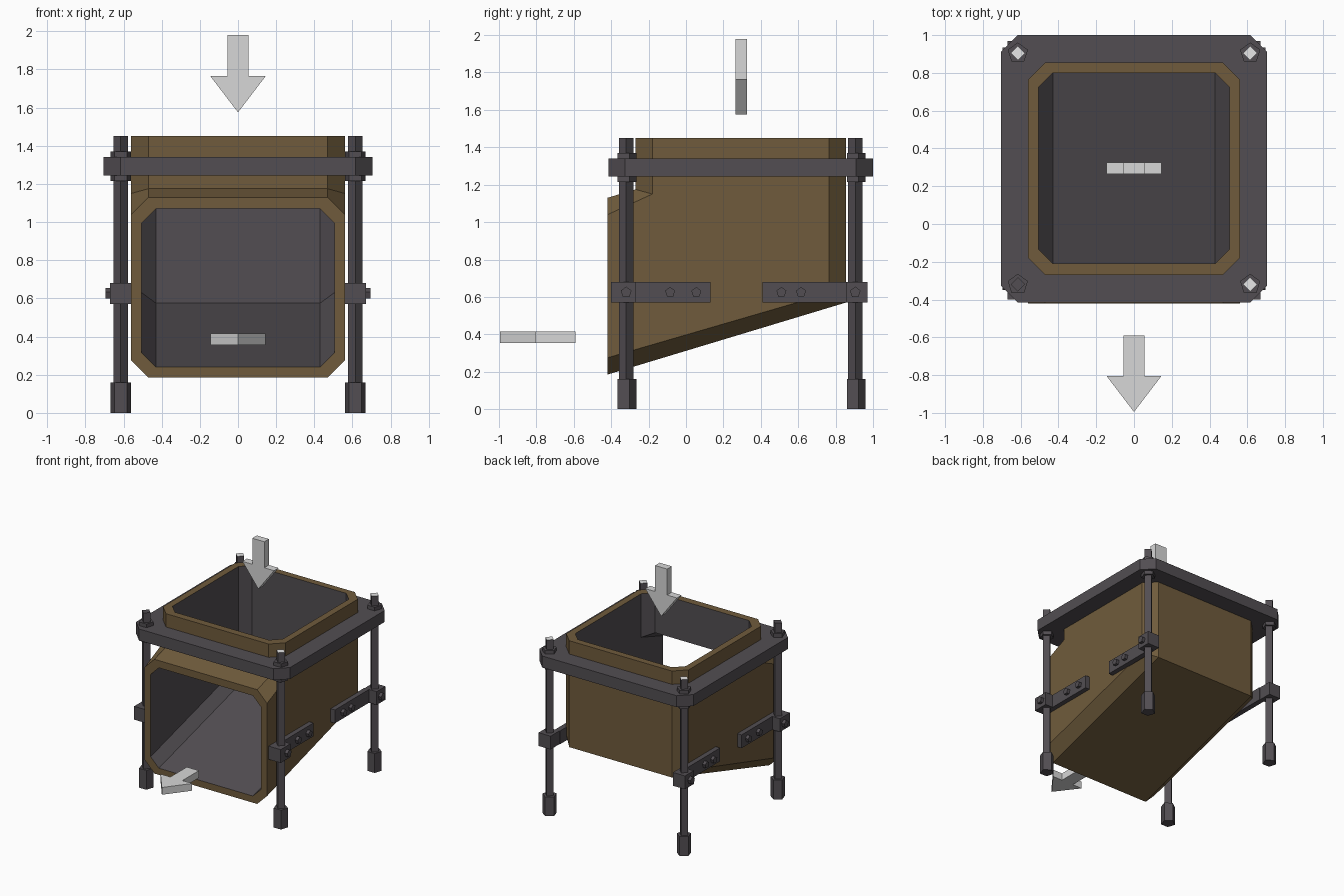
import bpy, bmesh, math
from mathutils import Matrix, Vector

if "Cube" in bpy.data.objects:
    bpy.data.objects.remove(bpy.data.objects["Cube"])


def material(name, rgb):
    m = bpy.data.materials.new(name)
    m.diffuse_color = (*rgb, 1)
    m.use_nodes = True
    m.node_tree.nodes["Principled BSDF"].inputs["Base Color"].default_value = m.diffuse_color
    return m


BROWN = material("brown paint", (0.16, 0.105, 0.045))
METAL = material("dark metal", (0.085, 0.076, 0.085))
GREY = material("light grey", (0.68, 0.68, 0.68))
WHITE = material("white tip", (0.9, 0.9, 0.9))


def finish(bm, name, *mats):
    bmesh.ops.recalc_face_normals(bm, faces=bm.faces)
    me = bpy.data.meshes.new(name)
    bm.to_mesh(me)
    bm.free()
    for m in mats:
        me.materials.append(m)
    ob = bpy.data.objects.new(name, me)
    bpy.context.collection.objects.link(ob)
    return ob


def oct_ring(hx, a0, a1, c):
    """Rectangle with cut corners; a may run downwards."""
    s = c if a1 > a0 else -c
    return [(-hx + c, a0), (hx - c, a0), (hx, a0 + s), (hx, a1 - s),
            (hx - c, a1), (-hx + c, a1), (-hx, a1 - s), (-hx, a0 + s)]


def loft_loop(name, rings, mats, inner=()):
    """Join rings into a closed hollow shell; bands in 'inner' get material 1."""
    bm = bmesh.new()
    vs = [[bm.verts.new(p) for p in r] for r in rings]
    n = len(rings[0])
    for k in range(len(vs)):
        a, b = vs[k], vs[(k + 1) % len(vs)]
        for i in range(n):
            j = (i + 1) % n
            bm.faces.new((a[i], a[j], b[j], b[i])).material_index = int(k in inner)
    return finish(bm, name, *mats)


def box(name, lo, hi, mat):
    bm = bmesh.new()
    c = [(a + b) / 2 for a, b in zip(lo, hi)]
    s = [b - a for a, b in zip(lo, hi)]
    bmesh.ops.create_cube(bm, size=1, matrix=Matrix.Translation(c) @ Matrix.Diagonal((*s, 1)))
    return finish(bm, name, mat)


def cyl(name, x, y, z0, z1, r, sides, *mats):
    """Upright prism; a second material goes on its top."""
    bm = bmesh.new()
    bmesh.ops.create_cone(bm, cap_ends=True, segments=sides, radius1=r, radius2=r,
                          depth=z1 - z0, matrix=Matrix.Translation((x, y, (z0 + z1) / 2)))
    if len(mats) > 1:
        bm.normal_update()
        for f in bm.faces:
            f.material_index = int(f.normal.z > 0.9)
    return finish(bm, name, *mats)


def bolt(name, x, y, z, r, depth):
    """Five-sided bolt head pointing along x."""
    bm = bmesh.new()
    rot = Matrix.Rotation(math.pi / 2, 4, 'Y') @ Matrix.Rotation(math.pi / 2, 4, 'Z')
    bmesh.ops.create_cone(bm, cap_ends=True, segments=5, radius1=r, radius2=r,
                          depth=depth, matrix=Matrix.Translation((x, y, z)) @ rot)
    return finish(bm, name, METAL)


def arrow(name, place):
    """Flat arrow, pointing along -v, 0.06 thick."""
    half = [(0.055, 0.0), (0.055, -0.215), (0.145, -0.215), (0, -0.405)]
    pts = half + [(-u, v) for u, v in half[-2::-1]]
    bm = bmesh.new()
    f = bm.faces.new([bm.verts.new(place(u, v, -0.03)) for u, v in pts])
    ext = bmesh.ops.extrude_face_region(bm, geom=[f])
    shift = Vector(place(0, 0, 0.03)) - Vector(place(0, 0, -0.03))
    bmesh.ops.translate(bm, vec=shift,
                        verts=[g for g in ext['geom'] if isinstance(g, bmesh.types.BMVert)])
    return finish(bm, name, GREY)


# Elbow chute: front mouth, mitre and top mouth, outside then inside
def chute_rings(hx, c, y0, y1, ztop, zbot, mitre):
    front = [(x, -0.42, z) for x, z in oct_ring(hx, ztop, zbot, c)]
    order = [0, 0, 1, 2, 3, 3, 2, 1]
    plan = oct_ring(hx, y0, y1, c)
    mid = [(x, y, mitre[k]) for (x, y), k in zip(plan, order)]
    return [front, mid, [(x, y, 1.45) for x, y in plan]]


outer = chute_rings(0.56, 0.09, -0.27, 0.855, 1.13, 0.185, (1.175, 1.15, 0.62, 0.57))
inner = chute_rings(0.505, 0.075, -0.21, 0.80, 1.07, 0.24, (1.12, 1.09, 0.63, 0.575))
loft_loop("chute", outer + inner[::-1], (BROWN, METAL), inner=(3, 4))

# Collar frame around the shaft
big = oct_ring(0.705, -0.415, 1.0, 0.09)
hole = oct_ring(0.56, -0.27, 0.855, 0.09)
loft_loop("collar_frame", [[(x, y, z) for x, y in r] for r, z in
                           ((big, 1.245), (big, 1.34), (hole, 1.34), (hole, 1.245))], (METAL,))

# Legs with feet, nuts and wall brackets
for side, s in (("left", -1), ("right", 1)):
    for end, y, clamp, bar, bolts in (
            ("front", -0.32, (-0.40, -0.27), (-0.27, 0.13), (-0.085, 0.055)),
            ("back", 0.905, (0.855, 0.97), (0.41, 0.855), (0.51, 0.615))):
        tag = f"{end}_{side}"
        x = 0.615 * s
        tip = METAL if tag == "front_left" else WHITE
        cyl("leg_rod_" + tag, x, y, 0.1, 1.45, 0.038, 4, METAL, tip)
        cyl("foot_" + tag, x, y, 0, 0.16, 0.056, 5, METAL)
        cyl("upper_nut_" + tag, x, y, 1.34, 1.37, 0.056, 5, METAL)
        cyl("lower_nut_" + tag, x, y, 1.215, 1.245, 0.056, 5, METAL)

        def span(a, b):
            return sorted((a * s, b * s))
        x0, x1 = span(0.56, 0.67)
        box("rod_clamp_" + tag, (x0, clamp[0], 0.57), (x1, clamp[1], 0.68), METAL)
        x0, x1 = span(0.555, 0.60)
        box("wall_bar_" + tag, (x0, bar[0], 0.57), (x1, bar[1], 0.68), METAL)
        bolt("clamp_bolt_" + tag, 0.68 * s, y, 0.625, 0.03, 0.03)
        for i, by in enumerate(bolts):
            bolt(f"bar_bolt_{tag}_{i}", 0.61 * s, by, 0.625, 0.028, 0.03)

# Flow arrows: down into the top, out of the front
arrow("inlet_arrow", lambda u, v, w: (u, 0.295 + w, 1.98 + v))
arrow("outlet_arrow", lambda u, v, w: (u, -0.59 + v, 0.385 + w))
